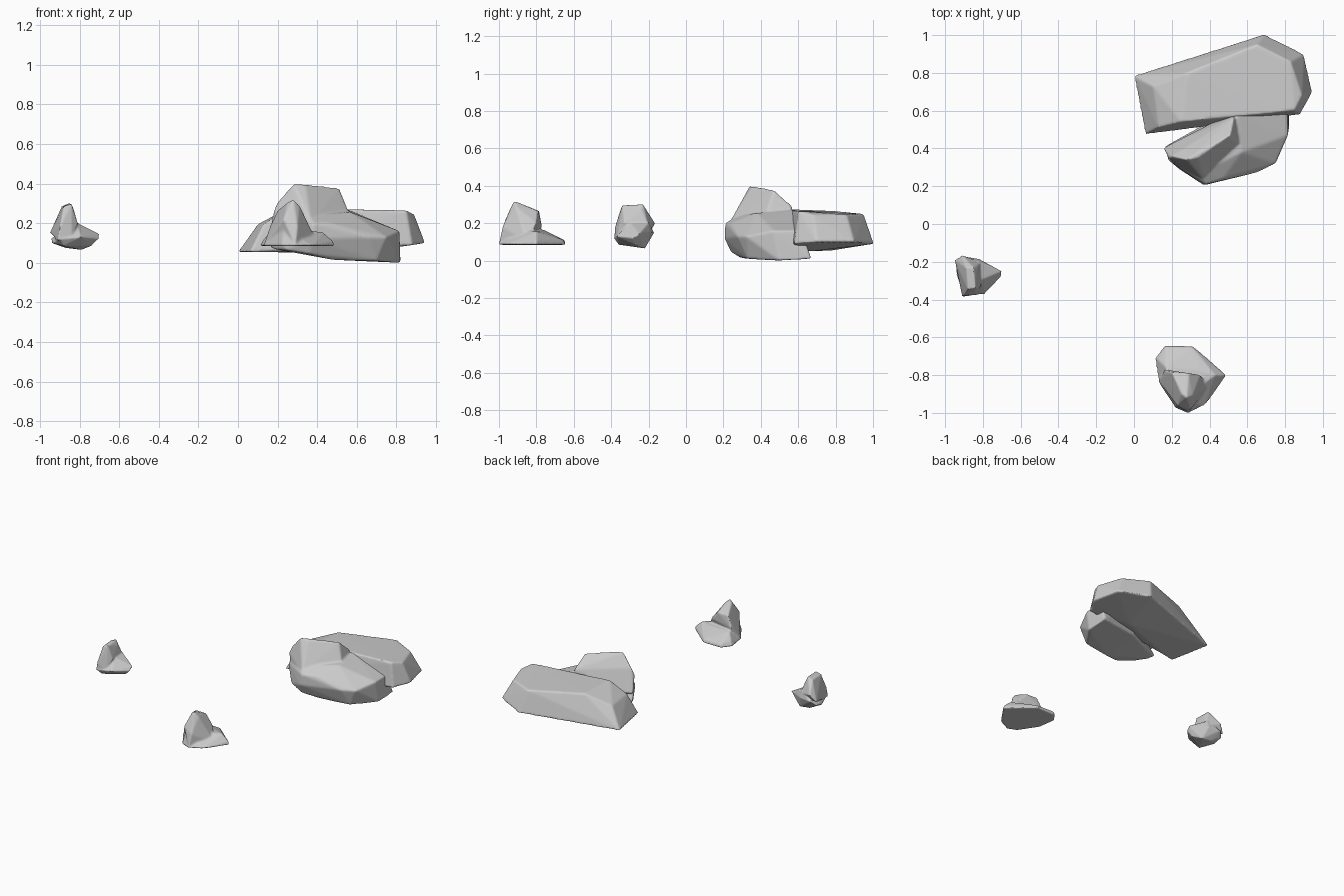
import bpy, bmesh


def rock(name, hulls, voxel=0.007, rounds=7):
    """Fuse convex chunks into one stone with softly worn edges."""
    bm = bmesh.new()
    for pts in hulls:
        verts = [bm.verts.new(p) for p in pts]
        res = bmesh.ops.convex_hull(bm, input=verts)
        junk = [g for g in res["geom_interior"] + res["geom_unused"]
                if isinstance(g, bmesh.types.BMVert)]
        bmesh.ops.delete(bm, geom=list(set(junk)), context='VERTS')
    bmesh.ops.recalc_face_normals(bm, faces=bm.faces)
    me = bpy.data.meshes.new(name)
    bm.to_mesh(me)
    bm.free()
    ob = bpy.data.objects.new(name, me)
    bpy.context.collection.objects.link(ob)
    r = ob.modifiers.new("fuse", 'REMESH')
    r.mode = 'VOXEL'
    r.voxel_size = voxel
    r.use_smooth_shade = True
    s = ob.modifiers.new("wear", 'SMOOTH')
    s.factor = 0.5
    s.iterations = rounds
    return ob


# Long flat slab at the back
rock("slab_rock", [[
    (0, .785, .055), (.06, .475, .055), (.69, 1.005, .09), (.90, .90, .10),
    (.945, .70, .10), (.88, .58, .09), (.60, .67, .05),
    (.10, .73, .195), (.13, .51, .195), (.28, .80, .265), (.25, .54, .275),
    (.65, .95, .25), (.83, .86, .245), (.89, .68, .245), (.85, .60, .265)]])

# Crested boulder leaning against the slab: body, then crest
rock("crested_rock", [
    [(.18, .37, .07), (.24, .29, .065), (.36, .24, .045), (.48, .29, .015),
     (.70, .33, .01), (.82, .50, .0), (.82, .67, .01), (.50, .60, .03),
     (.16, .41, .08), (.18, .34, .19), (.37, .205, .12), (.38, .21, .20),
     (.47, .24, .20), (.66, .275, .13), (.75, .32, .13), (.815, .47, .16),
     (.81, .62, .16), (.55, .58, .27), (.57, .38, .255), (.35, .27, .24)],
    [(.155, .405, .14), (.18, .35, .26), (.20, .36, .31), (.28, .34, .40),
     (.34, .35, .393), (.51, .47, .378), (.53, .57, .29), (.57, .42, .23),
     (.37, .23, .20), (.23, .31, .16), (.50, .58, .15)]])

# Flat-bottomed stone at the front: base, then peak
rock("front_rock", [
    [(.11, -.71, .085), (.16, -.643, .085), (.31, -.645, .085),
     (.36, -.685, .085), (.49, -.80, .085), (.38, -.96, .085),
     (.29, -1.005, .085), (.22, -.975, .085), (.13, -.84, .085),
     (.13, -.72, .12), (.17, -.65, .11), (.31, -.655, .11), (.48, -.80, .11),
     (.17, -.76, .165), (.34, -.77, .155), (.43, -.80, .155), (.23, -.95, .17)],
    [(.13, -.83, .09), (.16, -.77, .18), (.20, -.785, .265), (.29, -.79, .265),
     (.35, -.80, .20), (.40, -.85, .10), (.28, -.92, .32), (.25, -.90, .305),
     (.31, -.91, .29), (.23, -.965, .22), (.30, -.98, .18), (.29, -1, .09)]],
    0.006, 4)

# Small pebble at the left: rounded foot, then upright fin
rock("small_rock", [
    [(-.945, -.20, .12), (-.91, -.17, .15), (-.82, -.185, .15),
     (-.70, -.25, .145), (-.705, -.28, .12), (-.79, -.37, .13),
     (-.90, -.385, .12), (-.94, -.27, .10), (-.88, -.36, .085),
     (-.79, -.22, .065), (-.74, -.27, .085), (-.87, -.22, .075),
     (-.82, -.30, .205), (-.82, -.20, .205), (-.73, -.24, .16)],
    [(-.95, -.19, .15), (-.91, -.165, .20), (-.91, -.385, .11),
     (-.90, -.38, .18), (-.89, -.23, .285), (-.88, -.345, .285),
     (-.85, -.23, .302), (-.84, -.34, .297), (-.83, -.24, .27),
     (-.81, -.33, .20), (-.81, -.20, .18), (-.84, -.37, .12)]],
    0.005, 4)
